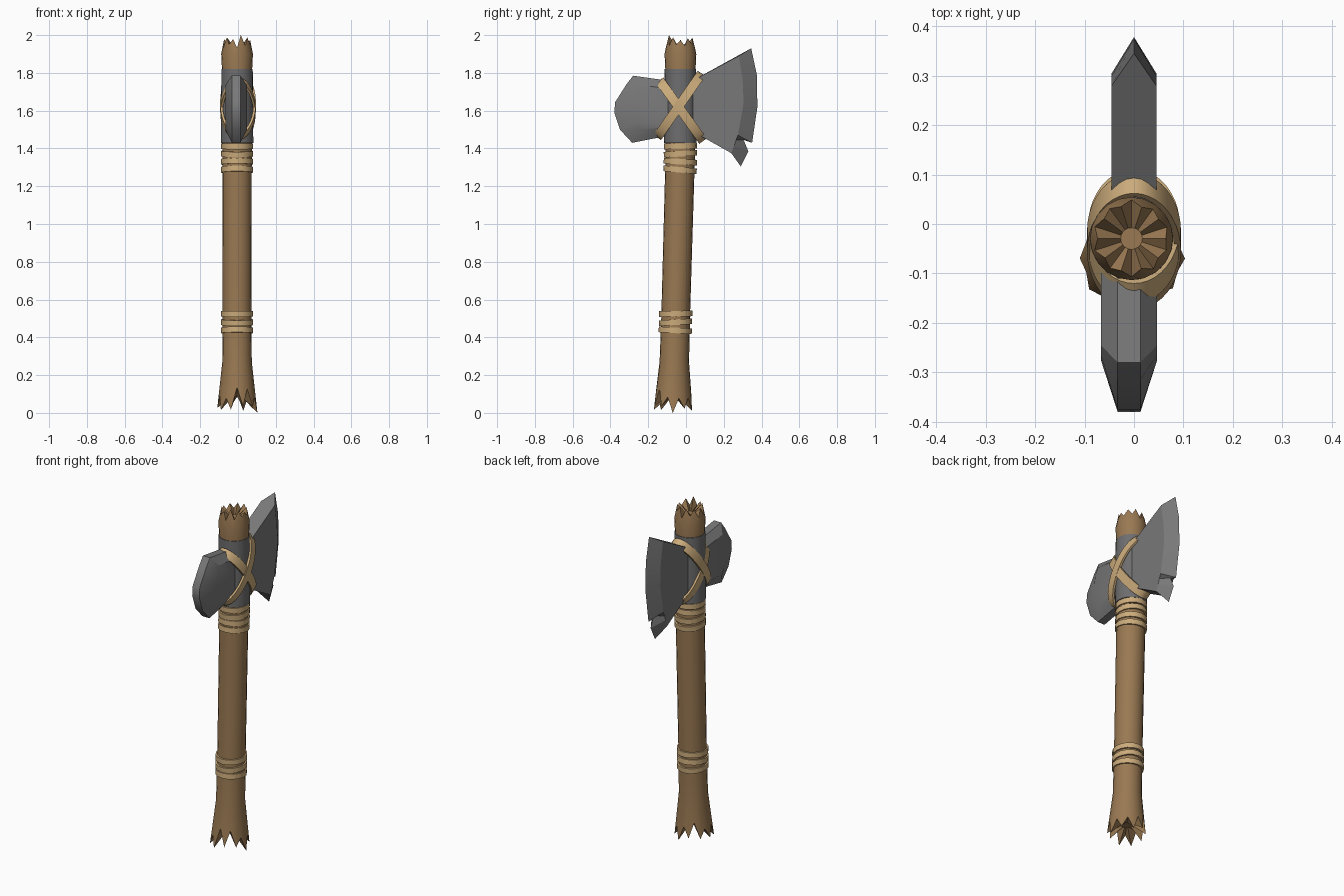
import bpy, bmesh, math, random
from mathutils import Vector

random.seed(4)
if "Cube" in bpy.data.objects:
    bpy.data.objects.remove(bpy.data.objects["Cube"], do_unlink=True)


def material(name, rgb):
    m = bpy.data.materials.new(name)
    m.use_nodes = True
    m.diffuse_color = (*rgb, 1)
    m.node_tree.nodes["Principled BSDF"].inputs["Base Color"].default_value = (*rgb, 1)
    return m


WOOD = material("brown wood", (0.32, 0.19, 0.085))
STONE = material("grey stone", (0.19, 0.19, 0.19))
COLLAR = material("dark grey collar", (0.155, 0.155, 0.16))
CORD = material("tan leather", (0.60, 0.41, 0.20))


def build(name, verts, faces, mat, angle=35):
    bm = bmesh.new()
    vs = [bm.verts.new(v) for v in verts]
    for f in faces:
        bm.faces.new([vs[i] for i in f])
    bmesh.ops.recalc_face_normals(bm, faces=bm.faces)
    me = bpy.data.meshes.new(name)
    bm.to_mesh(me)
    bm.free()
    me.materials.append(mat)
    ob = bpy.data.objects.new(name, me)
    bpy.context.collection.objects.link(ob)
    bpy.ops.object.select_all(action="DESELECT")
    ob.select_set(True)
    bpy.context.view_layer.objects.active = ob
    bpy.ops.object.shade_smooth_by_angle(angle=math.radians(angle))
    return ob


def skin(n, rows, closed_rows=False):
    """Quads joining consecutive loops of n points."""
    return [(r * n + i, r * n + (i + 1) % n, (r + 1) % rows * n + (i + 1) % n, (r + 1) % rows * n + i)
            for r in range(rows if closed_rows else rows - 1) for i in range(n)]


def axis(z):
    return Vector((-0.005, -0.07 + 0.03 * min(z, 1.35), z))


def ring(z, r, n):
    zs = z if isinstance(z, list) else [z] * n
    rs = r if isinstance(r, list) else [r] * n
    return [axis(zs[i]) + Vector((math.cos(math.tau * i / n) * rs[i],
                                  math.sin(math.tau * i / n) * rs[i], 0)) for i in range(n)]


# Handle: leaning shaft with splintered ends
N = 20
low = [random.uniform(0.07, 0.14) if i % 2 else random.uniform(0.01, 0.04) for i in range(N)]
low[0] = 0
high = [random.uniform(1.925, 1.955) if i % 2 else random.uniform(1.965, 1.99) for i in range(N)]
high[16] = 2.0
loops = [ring(0.085, 0.03, N),
         ring(low, [0.108 - 0.13 * z for z in low], N),
         ring(0.27, 0.078, N), ring(0.5, 0.076, N), ring(1.4, 0.078, N),
         ring(1.8, 0.079, N), ring(1.9, 0.084, N),
         ring(high, [0.084 - 0.2 * (z - 1.9) for z in high], N),
         ring(1.93, 0.022, N)]
faces = skin(N, len(loops))
faces += [tuple(range(N)), tuple(range((len(loops) - 1) * N, len(loops) * N))]
build("handle", sum(loops, []), faces, WOOD)

# Stone collar around the shaft
loops = [ring(1.43, 0.076, 24), ring(1.43, 0.086, 24), ring(1.82, 0.083, 24), ring(1.82, 0.076, 24)]
build("head_collar", sum(loops, []), skin(24, 4, True), COLLAR)

# Blade: rows of (inner, bevel, edge) points running from top to bottom
rows = [((0, 1.74), (0.28, 1.89), (0.345, 1.93)),
        ((0, 1.69), (0.30, 1.76), (0.375, 1.79)),
        ((0, 1.60), (0.305, 1.64), (0.378, 1.62)),
        ((0, 1.53), (0.275, 1.47), (0.35, 1.43)),
        ((0, 1.525), (0.265, 1.445), (0.305, 1.445)),
        ((0, 1.52), (0.255, 1.415), (0.33, 1.385)),
        ((0, 1.51), (0.24, 1.375), (0.29, 1.305))]
T = 0.045
verts = []
for inner, bevel, edge in rows:
    verts += [(-T, *inner), (-T, *bevel), (0, *edge), (T, *bevel), (T, *inner)]
faces = skin(5, len(rows))
last = 5 * (len(rows) - 1)
faces += [tuple(range(5)), tuple(range(last, last + 5))]
build("blade", verts, faces, STONE, 12)

# Hammer side: narrow rim around a wide flat cheek on each side
rim = [(-0.03, 1.75), (-0.28, 1.785), (-0.315, 1.74), (-0.375, 1.645),
       (-0.38, 1.59), (-0.35, 1.50), (-0.285, 1.43), (-0.03, 1.48)]
cheek = [(-0.03, 1.71), (-0.245, 1.735), (-0.265, 1.70), (-0.275, 1.64),
         (-0.275, 1.58), (-0.265, 1.54), (-0.24, 1.50), (-0.03, 1.52)]
CX = -0.01
loops = [[(CX + x, *p) for p in shape]
         for x, shape in ((-0.057, cheek), (-0.023, rim), (0.023, rim), (0.057, cheek))]
build("hammer", sum(loops, []), skin(8, 4) + [tuple(range(8)), tuple(range(24, 32))], STONE, 32)


def band(name, center, tilt, a, b, width, thick, n):
    """Flat elliptical strap: a along x, b along y, tilted about x."""
    u = Vector((0, math.cos(tilt), math.sin(tilt)))
    w = Vector((0, -math.sin(tilt), math.cos(tilt)))
    verts = []
    for i in range(n):
        t = math.tau * i / n
        for out, side in ((0, -1), (thick, -1), (thick, 1), (0, 1)):
            verts.append(center + Vector((math.cos(t) * (a + out), 0, 0))
                         + u * math.sin(t) * (b + out) + w * side * width / 2)
    build(name, verts, skin(4, n, True), CORD)


# Crossed straps over the head
band("strap_rising", Vector((0, -0.035, 1.628)), math.atan2(0.345, 0.24), 0.082, 0.193, 0.05, 0.013, 40)
band("strap_falling", Vector((0, -0.025, 1.60)), math.atan2(-0.32, 0.23), 0.080, 0.185, 0.05, 0.013, 40)

# Cord wraps above and below the grip
for label, zs in (("upper", (1.412, 1.372, 1.33, 1.287)), ("lower", (0.525, 0.48, 0.437))):
    for k, z in enumerate(zs):
        tilt = (0.02, 0.06, -0.06, -0.09)[k]
        band(f"{label}_wrap_{k + 1}", axis(z), tilt, 0.074, 0.078, 0.03, 0.010, 16)
